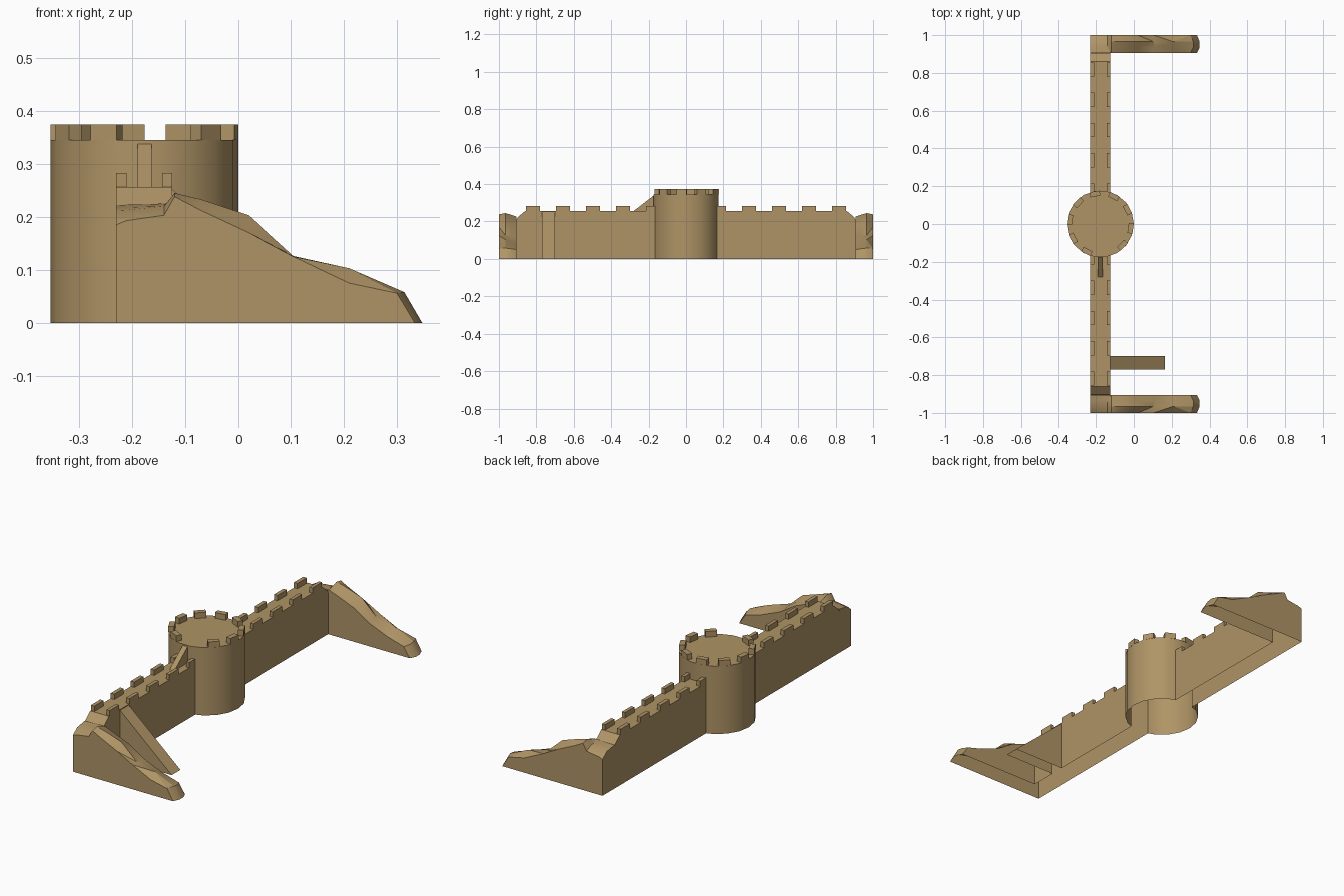
import bpy, bmesh, math
from mathutils import Matrix

if "Cube" in bpy.data.objects:
    bpy.data.objects.remove(bpy.data.objects["Cube"])

stone = bpy.data.materials.new("sandstone")
stone.diffuse_color = (0.43, 0.296, 0.133, 1)
stone.use_nodes = True
stone.node_tree.nodes["Principled BSDF"].inputs["Base Color"].default_value = stone.diffuse_color

LOW = -0.05                 # solids reach below ground, then are trimmed open at z = 0
X0, X1 = -0.23, -0.125      # wall thickness
WALL, TOWER = 0.256, 0.345  # walkway heights
CX, R = -0.177, 0.177       # tower centre and radius


def finish(name, bm):
    bmesh.ops.recalc_face_normals(bm, faces=bm.faces)
    me = bpy.data.meshes.new(name)
    bm.to_mesh(me)
    bm.free()
    me.materials.append(stone)
    ob = bpy.data.objects.new(name, me)
    bpy.context.collection.objects.link(ob)
    return ob


def prism(name, pts, to3d, a, b):
    """Extrude a 2D outline between a and b; to3d maps (u, v, depth) to xyz."""
    bm = bmesh.new()
    ra = [bm.verts.new(to3d(u, v, a)) for u, v in pts]
    rb = [bm.verts.new(to3d(u, v, b)) for u, v in pts]
    bm.faces.new(ra)
    bm.faces.new(rb)
    n = len(pts)
    for i in range(n):
        j = (i + 1) % n
        bm.faces.new((ra[i], ra[j], rb[j], rb[i]))
    return finish(name, bm)


def along_x(u, v, d):
    return (d, u, v)


def along_y(u, v, d):
    return (u, d, v)


def along_z(u, v, d):
    return (u, v, d)


# 18-sided tower
ring = [(CX + R * math.cos(math.radians(20 * i)), R * math.sin(math.radians(20 * i)))
        for i in range(18)]
castle = prism("castle_walls_and_tower", ring, along_z, LOW, TOWER)

# Long wall, its top dropping at both ends into the mounds
half = [(0.86, WALL), (0.90, 0.222), (0.95, 0.10), (0.95, LOW)]
outline = half + [(-y, z) for y, z in reversed(half)]
parts = [prism("wall", outline, along_x, X0, X1)]

# Ramp up to the walkway
parts.append(prism("ramp", [(-0.18, LOW), (-0.18, 0.252), (X1, 0.252), (0.165, 0), (0.165, LOW)],
                   along_y, -0.77, -0.70))

# Earth mounds: x, then heights at outer face, ridge and inner face
stations = [(-0.23, 0.185, 0.212, 0.222), (-0.21, 0.193, 0.213, 0.223),
            (-0.14, 0.203, 0.220, 0.225), (-0.12, 0.238, 0.245, 0.226),
            (-0.07, 0.212, 0.233, 0.208), (0.02, 0.170, 0.203, 0.172),
            (0.105, 0.125, 0.126, 0.118), (0.21, 0.075, 0.103, 0.076),
            (0.30, 0.056, 0.058, 0.050), (0.335, -0.002, -0.002, -0.002)]


def mound(name, s):
    bm = bmesh.new()
    rows = []
    for x, zo, zm, zi in stations:
        dx = 0.014 if x > 0.25 else 0
        sect = [(x, 1.0, LOW), (x, 1.0, zo), (x + dx, 0.965, zm), (x + dx, 0.935, (zm + zi) / 2),
                (x, 0.905, zi), (x, 0.905, LOW)]
        rows.append([bm.verts.new((px, s * py, pz)) for px, py, pz in sect])
    for a, b in zip(rows, rows[1:]):
        for i in range(6):
            j = (i + 1) % 6
            bm.faces.new((a[i], a[j], b[j], b[i]))
    bm.faces.new(rows[0])
    bm.faces.new(rows[-1])
    bmesh.ops.triangulate(bm, faces=bm.faces)
    return finish(name, bm)


parts += [mound("mound_front", -1), mound("mound_back", 1)]

# Fuse the solids into one shell
bpy.context.view_layer.objects.active = castle
for p in parts:
    mod = castle.modifiers.new("fuse", 'BOOLEAN')
    mod.operation = 'UNION'
    mod.solver = 'EXACT'
    mod.object = p
    bpy.ops.object.modifier_apply(modifier=mod.name)
    bpy.data.objects.remove(p)

# Trim at the ground, leaving the underside open
bm = bmesh.new()
bm.from_mesh(castle.data)
bmesh.ops.bisect_plane(bm, geom=bm.verts[:] + bm.edges[:] + bm.faces[:], dist=1e-5,
                       plane_co=(0, 0, 0), plane_no=(0, 0, 1), clear_inner=True)
bm.to_mesh(castle.data)
bm.free()
castle.data.materials.clear()
castle.data.materials.append(stone)
for f in castle.data.polygons:
    f.material_index = 0
for o in bpy.data.objects:
    o.select_set(o == castle)
bpy.ops.object.shade_smooth_by_angle(angle=math.radians(25))

# Small stair from the walkway to the tower top
prism("tower_stair", [(-0.28, WALL), (-0.165, WALL), (-0.165, TOWER)], along_x, -0.19, -0.163)


def block(bm, x0, x1, y0, y1, z0, z1, turn=None):
    m = Matrix.Translation(((x0 + x1) / 2, (y0 + y1) / 2, (z0 + z1) / 2)) \
        @ Matrix.Diagonal((x1 - x0, y1 - y0, z1 - z0, 1))
    bmesh.ops.create_cube(bm, size=1, matrix=(turn @ m) if turn else m)


# Wall battlements on both edges and both halves
bm = bmesh.new()
for s in (-1, 1):
    for i in range(5):
        top = 0.855 - 0.16 * i
        y0, y1 = sorted((s * top, s * max(top - 0.075, 0.165)))
        for x0, x1 in ((X0, X0 + 0.02), (X1 - 0.018, X1)):
            block(bm, x0, x1, y0, y1, WALL, 0.283)
finish("wall_battlements", bm)

# Tower battlements: ten places, the one above the stair left open
bm = bmesh.new()
for i in range(10):
    deg = -80 + 36 * i
    if i:
        turn = Matrix.Translation((CX, 0, 0)) @ Matrix.Rotation(math.radians(deg), 4, 'Z')
        block(bm, R - 0.029, R - 0.002, -0.027, 0.027, TOWER, 0.374, turn)
finish("tower_battlements", bm)
